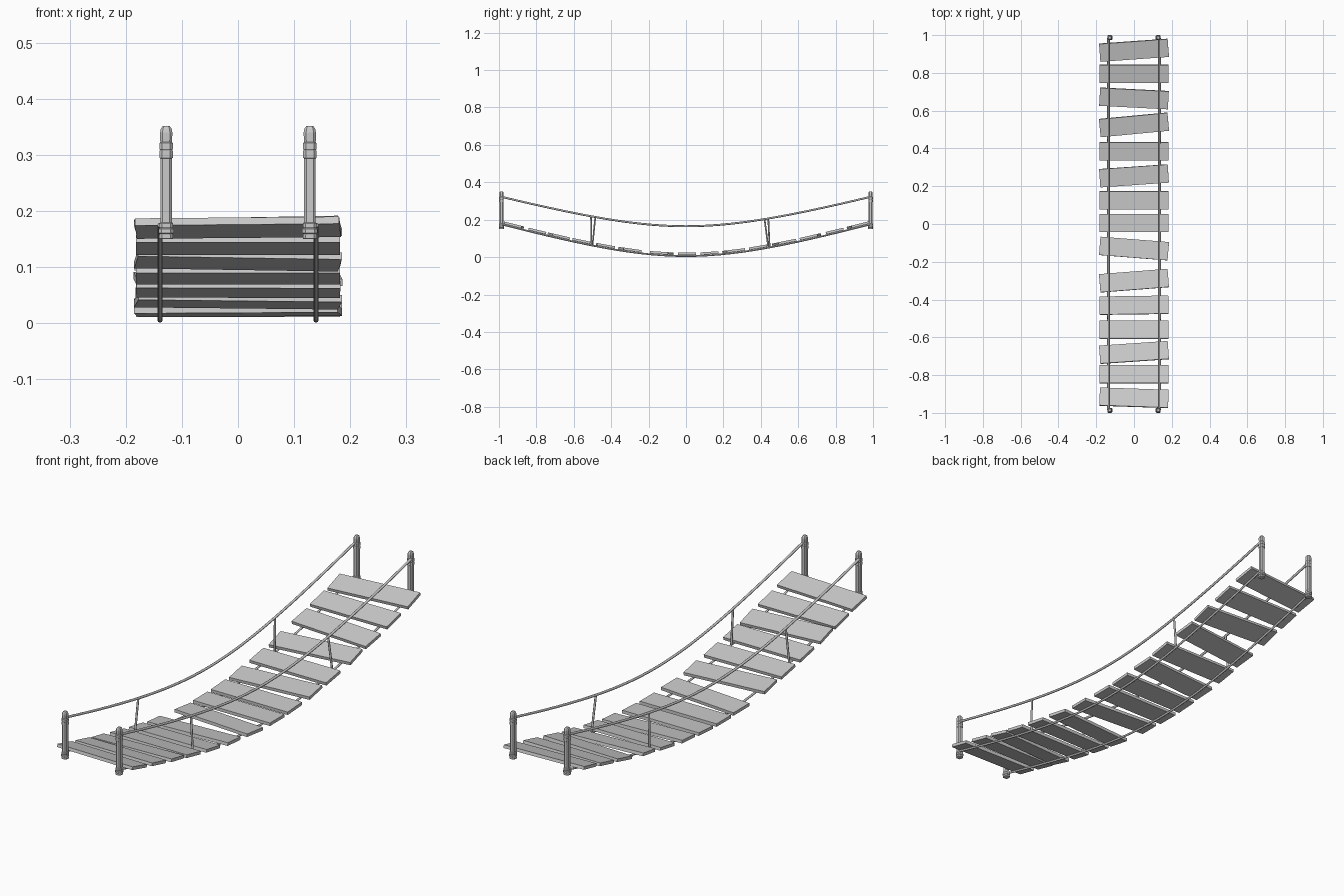
import bpy, bmesh
from math import sqrt, atan, radians
from mathutils import Matrix, Vector

if "Cube" in bpy.data.objects:
    bpy.data.objects.remove(bpy.data.objects["Cube"])

K, HALF = 3.0, 0.985


def sag(y, low, high):
    t = y / HALF
    return low + (high - low) * (sqrt(1 + K * t * t) - 1) / (sqrt(1 + K) - 1)


def deck_z(y):
    return sag(y, 0.0055, 0.175)


def rail_z(y):
    return sag(y, 0.165, 0.322)


def finish(name, bm):
    bmesh.ops.recalc_face_normals(bm, faces=bm.faces)
    me = bpy.data.meshes.new(name)
    bm.to_mesh(me)
    bm.free()
    ob = bpy.data.objects.new(name, me)
    bpy.context.collection.objects.link(ob)
    return ob


def tube(name, pts, r, sides=8):
    """Rope swept along points lying in a plane of constant x."""
    cu = bpy.data.curves.new(name, 'CURVE')
    cu.dimensions = '3D'
    cu.bevel_depth = r
    cu.bevel_resolution = sides // 2 - 2
    cu.use_fill_caps = True
    sp = cu.splines.new('POLY')
    sp.points.add(len(pts) - 1)
    for p, co in zip(sp.points, pts):
        p.co = (*co, 1)
    ob = bpy.data.objects.new(name, cu)
    bpy.context.collection.objects.link(ob)


def post(name, x, y):
    """Bevelled square post: rope wraps at foot and neck, domed top."""
    # (z, half width) going up the post
    profile = [(0.150, 0.0110), (0.151, 0.0125), (0.157, 0.0125), (0.159, 0.0115),
               (0.161, 0.0135), (0.168, 0.0135), (0.170, 0.0115),
               (0.172, 0.0125), (0.178, 0.0125), (0.180, 0.0105),
               (0.294, 0.0105), (0.295, 0.0120), (0.307, 0.0120), (0.309, 0.0108),
               (0.311, 0.0120), (0.321, 0.0120), (0.323, 0.0105),
               (0.340, 0.0110), (0.347, 0.0095), (0.352, 0.0060)]
    bm = bmesh.new()
    rings = []
    for z, h in profile:
        c = h * 0.6
        rings.append([bm.verts.new((x + a, y + b, z)) for a, b in
                      ((h, -c), (h, c), (c, h), (-c, h), (-h, c), (-h, -c), (-c, -h), (c, -h))])
    for lo, hi in zip(rings, rings[1:]):
        for i in range(8):
            j = (i + 1) % 8
            bm.faces.new((lo[i], lo[j], hi[j], hi[i]))
    bm.faces.new(rings[0])
    bm.faces.new(rings[-1])
    finish(name, bm)


# Planks: centre y and skew in degrees, each pitched to follow the sag
planks = [(0.92, 4.2), (0.795, 0), (0.665, -3), (0.525, 5.5), (0.385, 0),
          (0.255, 4), (0.125, 0), (0.005, 0), (-0.13, -4.5), (-0.30, 4.5),
          (-0.43, 0.8), (-0.56, 0), (-0.68, 4), (-0.795, 0), (-0.92, -2)]
for i, (y, skew) in enumerate(planks):
    slope = (deck_z(y + 0.01) - deck_z(y - 0.01)) / 0.02
    m = (Matrix.Translation((0, y, deck_z(y) + 0.012))
         @ Matrix.Rotation(atan(slope), 4, 'X')
         @ Matrix.Rotation(radians(skew), 4, 'Z')
         @ Matrix.Diagonal((0.364, 0.097, 0.013, 1)))
    bm = bmesh.new()
    bmesh.ops.create_cube(bm, size=1, matrix=m)
    finish(f"plank_{i + 1}", bm)

# Ropes, hangers and posts on each side
ys = [-HALF + 2 * HALF * i / 32 for i in range(33)]
hangers = {-1: [(-0.50, -0.485), (0.447, 0.44)], 1: [(-0.505, -0.508), (0.44, 0.42)]}
for s, side in ((-1, "left"), (1, "right")):
    tube(f"{side}_deck_rope", [(s * 0.139, y, deck_z(y)) for y in ys], 0.0045)
    tube(f"{side}_hand_rope", [(s * 0.133, y, rail_z(y)) for y in ys], 0.0052)
    for n, (yb, yt) in enumerate(hangers[s]):
        tube(f"{side}_hanger_{n + 1}",
             [(s * 0.139, yb, deck_z(yb)), (s * 0.133, yt, rail_z(yt))], 0.0045)
    for e, end in ((-1, "front"), (1, "back")):
        post(f"{end}_{side}_post", s * 0.128, e * 0.9865)
